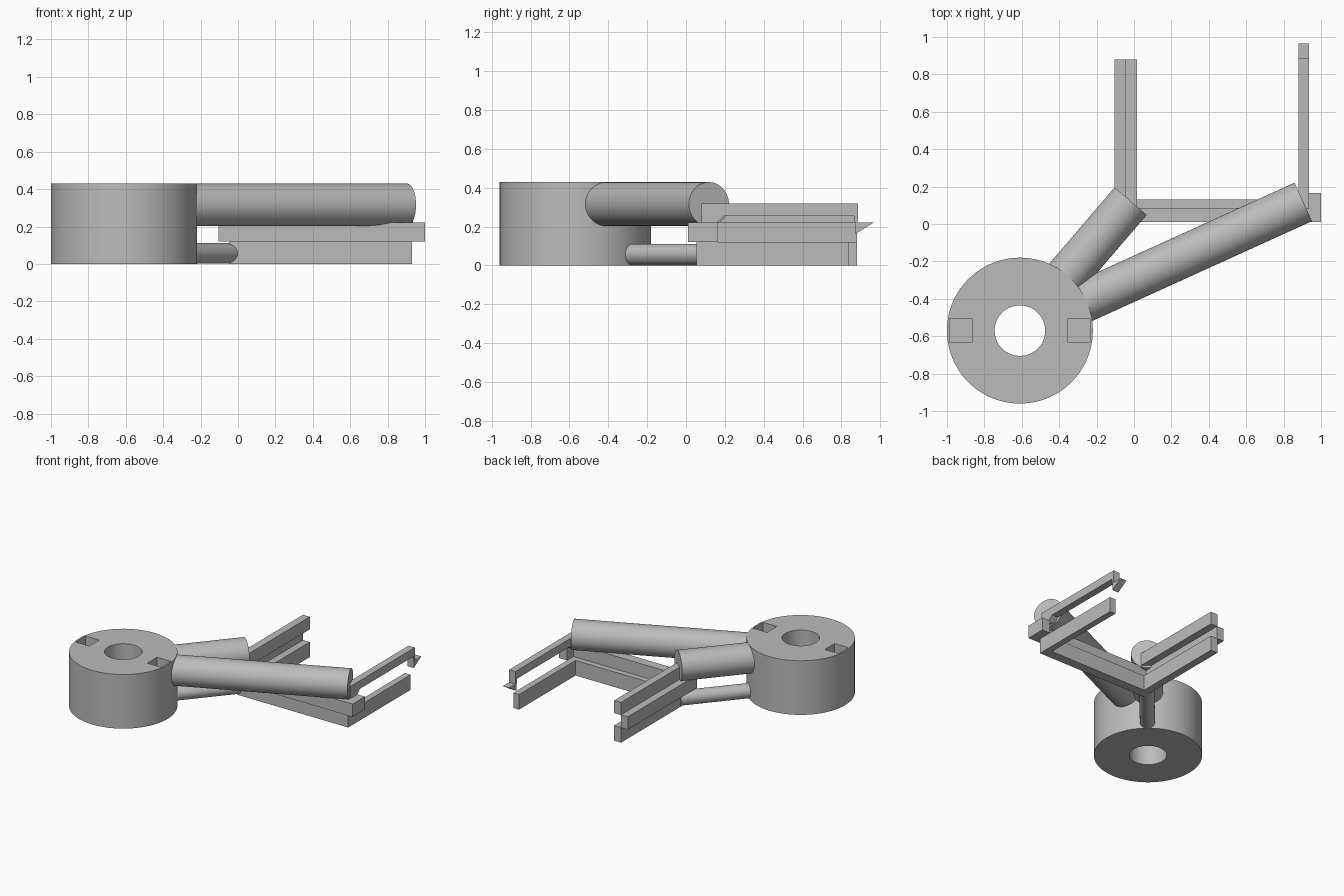
import bpy, bmesh, math
from mathutils import Vector

if "Cube" in bpy.data.objects:
    bpy.data.objects.remove(bpy.data.objects["Cube"])

grey = bpy.data.materials.new("plain grey")
grey.diffuse_color = (0.5, 0.5, 0.5, 1)
grey.use_nodes = True
grey.node_tree.nodes["Principled BSDF"].inputs["Base Color"].default_value = grey.diffuse_color

HUB = Vector((-0.61, -0.57, 0))
TOP = 0.43


def finish(ob, name):
    ob.name = name
    ob.data.materials.clear()
    ob.data.materials.append(grey)
    return ob


def box(name, x, y, z):
    bpy.ops.mesh.primitive_cube_add(size=1)
    ob = bpy.context.object
    for v in ob.data.vertices:
        v.co = [lo + (c + 0.5) * (hi - lo) for c, (lo, hi) in zip(v.co, (x, y, z))]
    return finish(ob, name)


def rod(name, a, b, r):
    a, b = Vector(a), Vector(b)
    bpy.ops.mesh.primitive_cylinder_add(vertices=96, radius=r, depth=(b - a).length,
                                        location=(a + b) / 2)
    ob = bpy.context.object
    ob.rotation_euler = (b - a).to_track_quat('Z', 'Y').to_euler()
    bpy.ops.object.shade_smooth_by_angle(angle=math.radians(30))
    return finish(ob, name)


def prism(name, x, profile):
    """Extrude a (y, z) outline along x."""
    bm = bmesh.new()
    face = bm.faces.new([bm.verts.new((x[0], y, z)) for y, z in profile])
    ext = bmesh.ops.extrude_face_region(bm, geom=[face])
    bmesh.ops.translate(bm, vec=(x[1] - x[0], 0, 0),
                        verts=[g for g in ext["geom"] if isinstance(g, bmesh.types.BMVert)])
    bmesh.ops.recalc_face_normals(bm, faces=bm.faces)
    me = bpy.data.meshes.new(name)
    bm.to_mesh(me)
    bm.free()
    ob = bpy.data.objects.new(name, me)
    bpy.context.collection.objects.link(ob)
    return finish(ob, name)


# Round hub with a through bore and two square pockets in the top
hub = rod("hub", HUB, HUB + Vector((0, 0, TOP)), 0.39)
cutters = [rod("bore_cutter", HUB + Vector((0, 0, -0.1)), HUB + Vector((0, 0, 0.6)), 0.135)]
for side in (-1, 1):
    cx = HUB.x + side * 0.315
    cutters.append(box("pocket_cutter", (cx - 0.061, cx + 0.061),
                       (HUB.y - 0.062, HUB.y + 0.062), (TOP - 0.1, TOP + 0.1)))
for c in cutters:
    m = hub.modifiers.new("cut", 'BOOLEAN')
    m.operation, m.solver, m.object = 'DIFFERENCE', 'EXACT', c
bpy.context.view_layer.objects.active = hub
for m in list(hub.modifiers):
    bpy.ops.object.modifier_apply(modifier=m.name)
for c in cutters:
    bpy.data.objects.remove(c)
bpy.ops.object.select_all(action='DESELECT')
hub.select_set(True)
bpy.ops.object.shade_smooth_by_angle(angle=math.radians(30))

# Round arms running from the hub wall to the frame corners
for name, end, z, r in (("long_arm", (0.905, 0.118), 0.316, 0.113),
                        ("short_arm", (-0.018, 0.122), 0.316, 0.113),
                        ("lower_strut", (-0.022, 0.116), 0.056, 0.055)):
    tip = Vector((*end, 0))
    start = HUB + (tip - HUB).normalized() * 0.368
    up = Vector((0, 0, z))
    rod(name, start + up, tip + up, r)

# Left rail: grooved channel made of three stacked bars
box("left_lower_rail", (-0.045, 0.015), (0.055, 0.88), (0, 0.12))
box("left_middle_rail", (-0.105, -0.043), (0.01, 0.88), (0.12, 0.222))
box("left_upper_rail", (-0.045, 0.015), (0.08, 0.88), (0.22, 0.32))

# Cross bar joining both sides
box("cross_lower_bar", (-0.045, 0.93), (0.055, 0.13), (0, 0.12))
box("cross_middle_bar", (-0.105, 1.0), (0.01, 0.085), (0.12, 0.222))

# Right side: lower rail, corner stub and springy latch with a hook
box("right_lower_rail", (0.88, 0.93), (0.055, 0.84), (0, 0.12))
box("right_stub", (0.93, 1.0), (0.01, 0.165), (0.12, 0.222))
prism("latch_rail", (0.88, 0.935),
      [(0.08, 0.2), (0.16, 0.22), (0.195, 0.255), (0.868, 0.255), (0.868, 0.22),
       (0.885, 0.22), (0.885, 0.32), (0.08, 0.32)])
prism("latch_hook", (0.88, 0.935), [(0.872, 0.22), (0.872, 0.162), (0.965, 0.22)])
